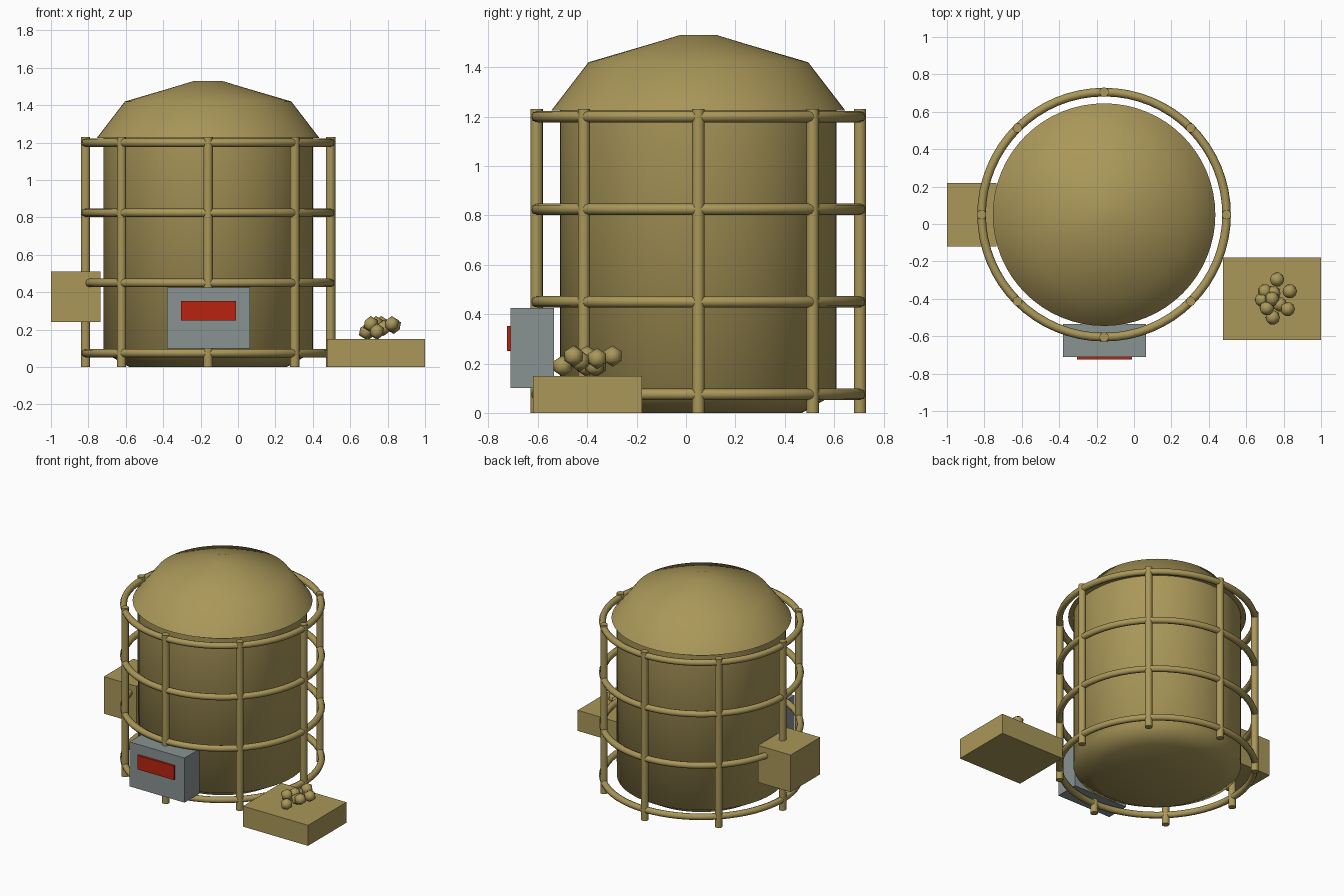
import bpy, math

if "Cube" in bpy.data.objects:
    bpy.data.objects.remove(bpy.data.objects["Cube"])

CX, CY = -0.16, 0.05          # tank axis


def material(name, rgb):
    m = bpy.data.materials.new(name)
    m.diffuse_color = (*rgb, 1)
    m.use_nodes = True
    m.node_tree.nodes["Principled BSDF"].inputs["Base Color"].default_value = m.diffuse_color
    return m


brass = material("brass", (0.40, 0.31, 0.10))
steel = material("grey steel", (0.25, 0.29, 0.29))
red = material("red", (0.48, 0.017, 0.005))


def finish(name, mat, angle=None):
    ob = bpy.context.object
    ob.name = name
    ob.data.materials.append(mat)
    if angle:
        bpy.ops.object.shade_smooth_by_angle(angle=math.radians(angle))
    return ob


def box(name, mat, x0, x1, y0, y1, z0, z1):
    bpy.ops.mesh.primitive_cube_add(size=1, location=((x0 + x1) / 2, (y0 + y1) / 2, (z0 + z1) / 2))
    bpy.context.object.scale = (x1 - x0, y1 - y0, z1 - z0)
    bpy.ops.object.transform_apply(location=False, rotation=False)
    return finish(name, mat)


def lathe(name, mat, profile, angle, n=64):
    """Closed solid of revolution around the tank axis from (radius, z) points."""
    verts = [(r * math.cos(2 * math.pi * i / n), r * math.sin(2 * math.pi * i / n), z)
             for r, z in profile for i in range(n)]
    faces = [(k * n + i, k * n + (i + 1) % n, (k + 1) * n + (i + 1) % n, (k + 1) * n + i)
             for k in range(len(profile) - 1) for i in range(n)]
    faces.append(tuple(reversed(range(n))))
    faces.append(tuple(range((len(profile) - 1) * n, len(profile) * n)))
    me = bpy.data.meshes.new(name)
    me.from_pydata(verts, [], faces)
    ob = bpy.data.objects.new(name, me)
    ob.location = (CX, CY, 0)
    bpy.context.collection.objects.link(ob)
    bpy.context.view_layer.objects.active = ob
    for o in bpy.context.selected_objects:
        o.select_set(False)
    ob.select_set(True)
    return finish(name, mat, angle)


# Tank and its domed lid
lathe("tank_body", brass, [(0.42, 0), (0.56, 0.08), (0.56, 1.23)], 75)
lathe("dome_lid", brass, [(0.595, 1.225), (0.445, 1.42), (0.19, 1.495), (0.075, 1.53)], 75)

# Cage: hoops and upright posts
for i, z in enumerate((0.075, 0.45, 0.825, 1.2)):
    bpy.ops.mesh.primitive_torus_add(location=(CX, CY, z), major_radius=0.655, minor_radius=0.023,
                                     major_segments=64, minor_segments=8)
    finish(f"cage_hoop_{i + 1}", brass, 50)
for i in range(8):
    a = i * math.pi / 4
    bpy.ops.mesh.primitive_cylinder_add(vertices=16, radius=0.025, depth=1.23,
                                        location=(CX + 0.655 * math.cos(a), CY + 0.655 * math.sin(a), 0.615))
    finish(f"cage_post_{i + 1}", brass, 40)

# Side box, control box with display, and ore tray
box("side_box", brass, -1.0, -0.735, -0.12, 0.22, 0.24, 0.51)
box("control_box", steel, -0.38, 0.065, -0.71, -0.535, 0.10, 0.425)
box("display", red, -0.305, -0.01, -0.725, -0.70, 0.25, 0.352)
box("tray", brass, 0.475, 1.0, -0.62, -0.178, 0, 0.15)

# Pile of nuggets on the tray
nuggets = [(0.765, -0.297, 0.23), (0.70, -0.36, 0.19), (0.833, -0.36, 0.22),
           (0.738, -0.40, 0.23), (0.71, -0.45, 0.23), (0.822, -0.455, 0.23),
           (0.742, -0.50, 0.19), (0.78, -0.43, 0.21), (0.685, -0.405, 0.19),
           (0.745, -0.37, 0.19)]
for i, p in enumerate(nuggets):
    bpy.ops.mesh.primitive_ico_sphere_add(subdivisions=1, radius=0.043, location=p)
    finish(f"nugget_{i + 1}", brass, 60)
